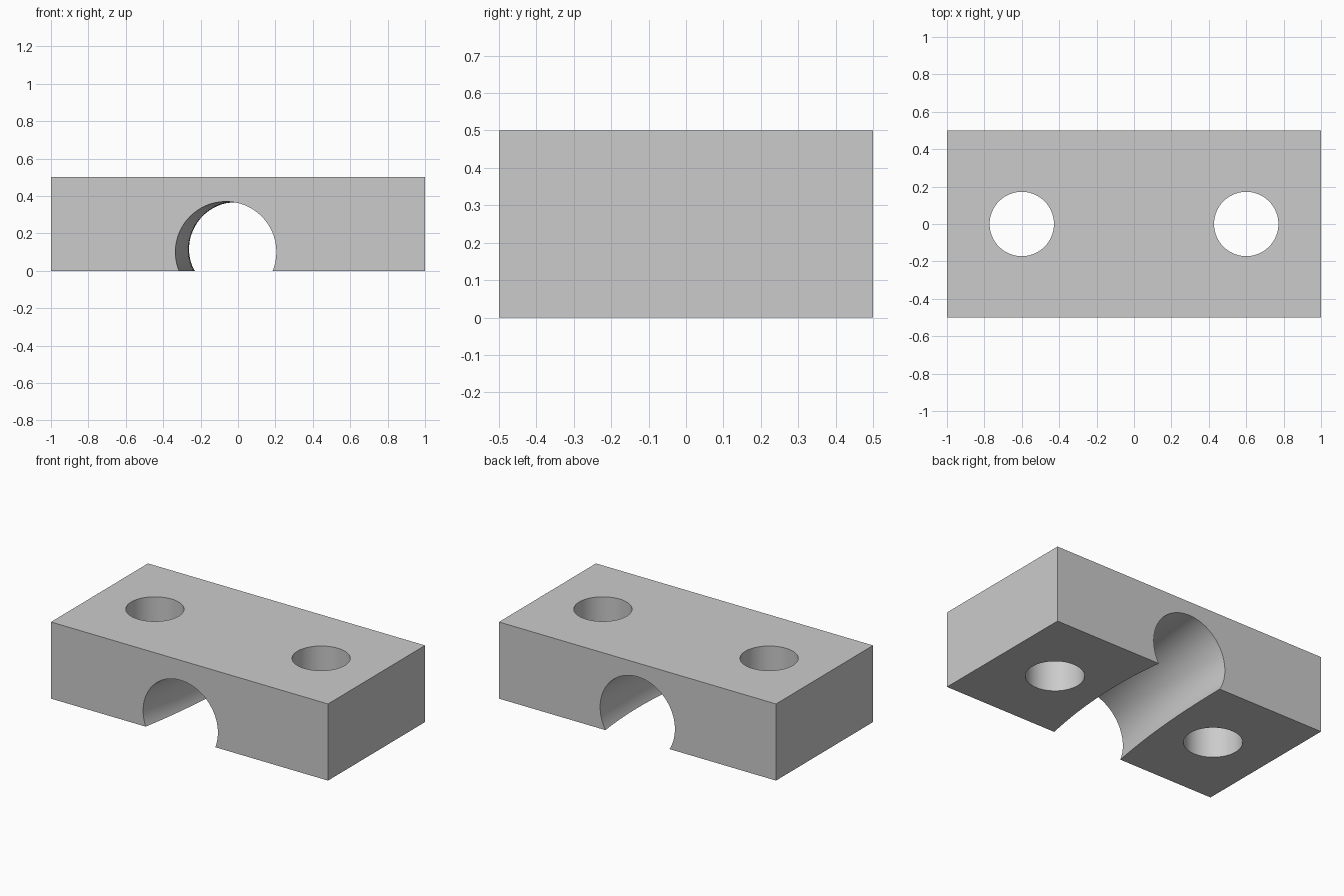
import bpy, bmesh
from math import cos, sin, pi, radians

cube = bpy.data.objects.get("Cube")
if cube:
    bpy.data.objects.remove(cube, do_unlink=True)

grey = bpy.data.materials.new("light_grey")
grey.use_nodes = True
grey.diffuse_color = (0.6, 0.6, 0.6, 1)
grey.node_tree.nodes["Principled BSDF"].inputs["Base Color"].default_value = (0.6, 0.6, 0.6, 1)


def channel_centre(y):
    """Gently bent centre line of the cable channel: x and z at a given y."""
    return 0.065 * y - 0.13 * y * y, 0.10 + 0.04 * y + 0.08 * y * y


def make_channel(radius=0.27, sides=96, steps=24, reach=0.6):
    """Tube swept along the bent centre line, closed at both ends."""
    bm = bmesh.new()
    rings = []
    for i in range(steps + 1):
        y = reach * (2 * i / steps - 1)
        cx, cz = channel_centre(y)
        rings.append([bm.verts.new((cx + radius * cos(2 * pi * k / sides), y,
                                    cz + radius * sin(2 * pi * k / sides)))
                      for k in range(sides)])
    for a, b in zip(rings, rings[1:]):
        for k in range(sides):
            n = (k + 1) % sides
            bm.faces.new((a[k], a[n], b[n], b[k]))
    bm.faces.new(rings[0])
    bm.faces.new(rings[-1])
    bmesh.ops.recalc_face_normals(bm, faces=bm.faces)
    mesh = bpy.data.meshes.new("channel_cutter")
    bm.to_mesh(mesh)
    bm.free()
    obj = bpy.data.objects.new("channel_cutter", mesh)
    bpy.context.collection.objects.link(obj)
    return obj


def make_bolt_hole(x):
    bpy.ops.mesh.primitive_cylinder_add(vertices=96, radius=0.172, depth=1,
                                        location=(x, 0, 0.25))
    return bpy.context.object


# Rectangular block
bpy.ops.mesh.primitive_cube_add(size=1, location=(0, 0, 0.25))
block = bpy.context.object
block.name = "clamp_block"
block.scale = (2, 1, 0.5)
bpy.ops.object.transform_apply(location=True, rotation=False, scale=True)
block.data.materials.append(grey)

# Two bolt holes and the channel underneath
for cutter in (make_bolt_hole(-0.6), make_bolt_hole(0.6), make_channel()):
    cutter.hide_render = True
    cutter.data.materials.append(grey)
    bpy.context.view_layer.objects.active = block
    cut = block.modifiers.new("cut", "BOOLEAN")
    cut.operation = "DIFFERENCE"
    cut.solver = "EXACT"
    cut.object = cutter
    bpy.ops.object.modifier_apply(modifier=cut.name)
    bpy.data.objects.remove(cutter, do_unlink=True)

# Smooth bores with crisp rims
bpy.ops.object.select_all(action="DESELECT")
block.select_set(True)
bpy.context.view_layer.objects.active = block
bpy.ops.object.shade_smooth_by_angle(angle=radians(30))
